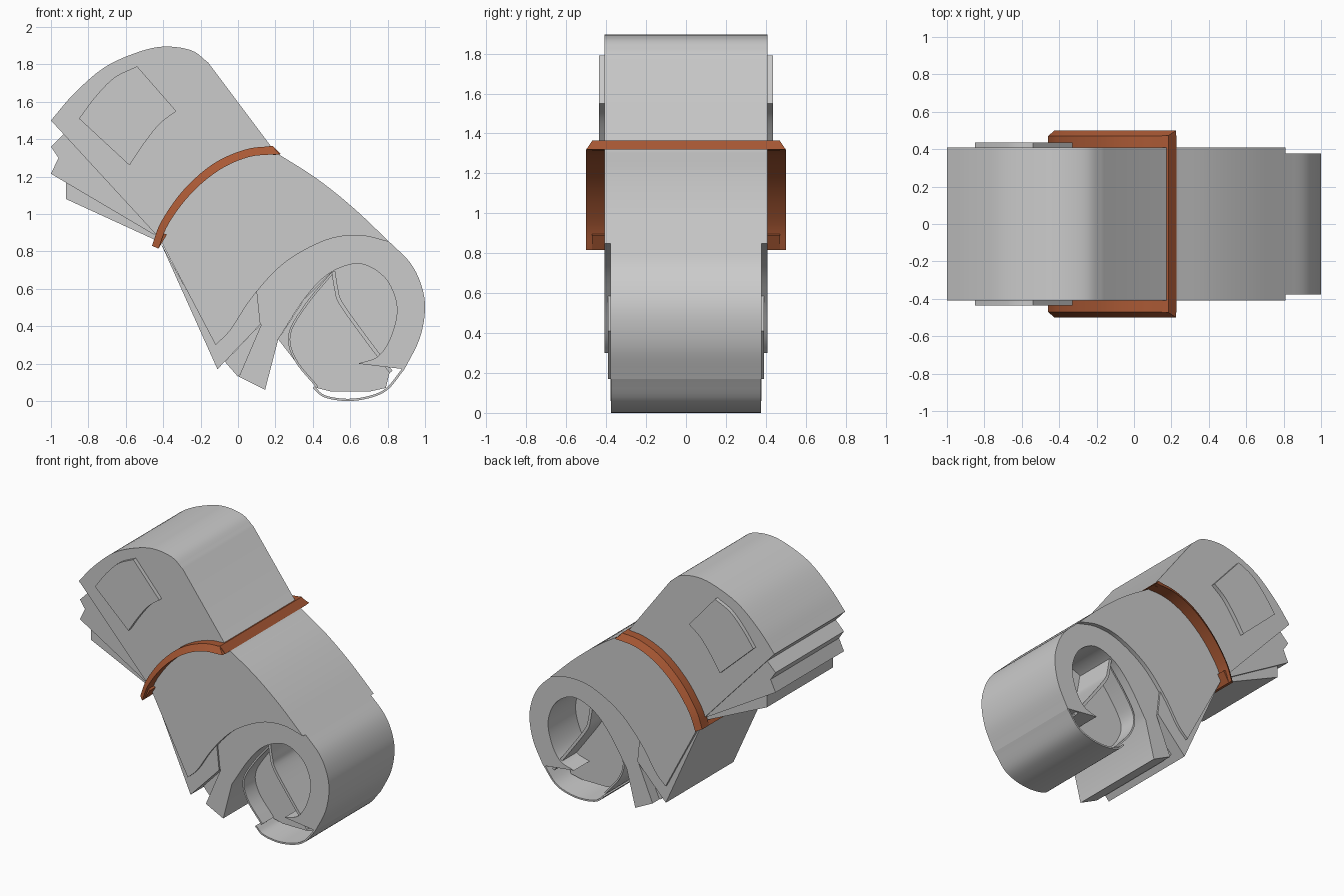
import bpy, bmesh, math
from mathutils import Vector

if "Cube" in bpy.data.objects:
    bpy.data.objects.remove(bpy.data.objects["Cube"])


def curve(pts, n=5):
    """Rounded (Catmull-Rom) line through a few x,z points."""
    p = [Vector(q) for q in pts]
    p = [2 * p[0] - p[1]] + p + [2 * p[-1] - p[-2]]
    out = []
    for i in range(1, len(p) - 2):
        a, b, c, d = p[i - 1:i + 3]
        for k in range(n):
            t = k / n
            out.append(0.5 * (2 * b + (c - a) * t + (2 * a - 5 * b + 4 * c - d) * t**2
                              + (3 * b - a - 3 * c + d) * t**3))
    return [tuple(v) for v in out] + [tuple(pts[-1])]


def finish(name, bm, mat=None):
    bmesh.ops.recalc_face_normals(bm, faces=bm.faces)
    me = bpy.data.meshes.new(name)
    bm.to_mesh(me)
    bm.free()
    ob = bpy.data.objects.new(name, me)
    bpy.context.collection.objects.link(ob)
    if mat:
        me.materials.append(mat)
    bpy.ops.object.select_all(action='DESELECT')
    ob.select_set(True)
    bpy.context.view_layer.objects.active = ob
    bpy.ops.object.shade_smooth_by_angle(angle=math.radians(25))
    return ob


def slab(name, pts, half, mat=None):
    """Extrude an x,z outline symmetrically along y."""
    bm = bmesh.new()
    f = bm.faces.new([bm.verts.new((x, -half, z)) for x, z in pts])
    r = bmesh.ops.extrude_face_region(bm, geom=[f])
    bmesh.ops.translate(bm, vec=(0, 2 * half, 0),
                        verts=[v for v in r['geom'] if isinstance(v, bmesh.types.BMVert)])
    return finish(name, bm, mat)


def sheet(name, path, half, t=0.012):
    """Thin sheet that follows a path, extruded along y."""
    p = [Vector(q) for q in path]
    other = []
    for i, q in enumerate(p):
        d = (p[min(i + 1, len(p) - 1)] - p[max(i - 1, 0)]).normalized()
        other.append(tuple(q + Vector((-d.y, d.x)) * t))
    return slab(name, path + other[::-1], half)


# outer wrap: domed top end, pinched waist, flared lower end
top = curve([(-1, 1.5), (-.88, 1.64), (-.72, 1.78), (-.55, 1.86), (-.4, 1.895),
             (-.25, 1.875), (-.16, 1.81)])
side = curve([(.2, 1.33), (.42, 1.19), (.62, 1.03), (.81, .85)])
arc = curve([(.81, .85), (.65, .885), (.47, .86), (.25, .74), (.08, .56), (-.04, .38), (-.12, .30)])
slab("outer_wrap", top + side + arc[1:] + [(-.42, .87)], .408)

# thin layer peeking out under the left edge
slab("under_layer", [(-.42, .86), (-.12, .31), (.1, .6), (.12, .41), (-.11, .17), (-.33, .66)], .39)

# folded page ends below the upper wrap
slab("upper_page_fold", [(-.93, 1.43), (-1, 1.36), (-.96, 1.30), (-1, 1.215), (-.45, .89),
                         (-.3, 1.0), (-.7, 1.3)], .395)
slab("lower_page_fold", [(-.92, 1.18), (-.92, 1.08), (-.44, .86), (-.3, 1.0)], .38)

# curled ring at the lower end
outer = curve([(.81, .85), (.92, .74), (.98, .62), (1, .49), (.97, .33), (.89, .17)])
hole = curve([(.64, .2), (.75, .24), (.82, .35), (.85, .5), (.8, .64), (.7, .72), (.6, .73),
              (.47, .67), (.35, .54), (.215, .33)])
slab("curled_ring", outer + hole + [(.145, .06), (.005, .13), (.125, .41), (.0, .42)]
     + arc[::-1][4:-1], .378)
slab("inner_flap", [(-.07, .21), (0, .13), (.14, .3), (.13, .42)], .3)

# thin bottom of the ring
sheet("ring_bottom", curve([(.89, .17), (.8, .06), (.7, .015), (.58, .0), (.46, .02), (.4, .07)])[::-1], .375)

# inner pages inside the curl
core = curve([(.5, .69), (.515, .6), (.54, .52), (.66, .35), (.81, .15)])
slab("inner_roll", core + [(.79, .07), (.7, .05), (.5, .05), (.42, .07), (.3, .22), (.215, .33), (.35, .54)], .2)
sheet("inner_page", core, .365, .02)
sheet("inner_page_left", curve([(.5, .69), (.36, .52), (.27, .36), (.3, .22), (.42, .07)]), .33)
slab("roll_centre", hole[5:-5], .06)

# picture panels on both faces
panel = (curve([(-.85, 1.51), (-.76, 1.63), (-.66, 1.73), (-.54, 1.79)])
         + curve([(-.33, 1.55), (-.42, 1.48), (-.5, 1.38), (-.58, 1.26)]))
slab("picture_panels", panel, .437)

# rubber band
band = bpy.data.materials.new("band")
band.diffuse_color = (.40, .10, .035, 1)
band.use_nodes = True
band.node_tree.nodes["Principled BSDF"].inputs["Base Color"].default_value = band.diffuse_color
a = curve([(-.46, .83), (-.41, .96), (-.29, 1.13), (-.13, 1.27), (.04, 1.345), (.18, 1.363)])
b = curve([(-.425, .815), (-.37, .95), (-.25, 1.11), (-.1, 1.235), (.06, 1.305), (.225, 1.32)])
for s, name in ((-1, "band_front"), (1, "band_back")):
    bm = bmesh.new()
    rows = []
    for (ax, az), (bx, bz) in zip(a, b):
        rows.append([bm.verts.new(v) for v in ((ax, s * .39, az), (ax, s * .47, az),
                                               (bx, s * .5, bz), (bx, s * .39, bz))])
    for r, q in zip(rows, rows[1:]):
        for i in range(4):
            j = (i + 1) % 4
            bm.faces.new((r[i], r[j], q[j], q[i]))
    bm.faces.new(rows[0])
    bm.faces.new(rows[-1])
    finish(name, bm, band)
slab("band_top", [(.15, 1.36), (.185, 1.365), (.228, 1.32), (.19, 1.315)], .472, band)
slab("band_bottom", [(-.46, .83), (-.425, .815), (-.38, .89), (-.41, .9)], .47, band)
